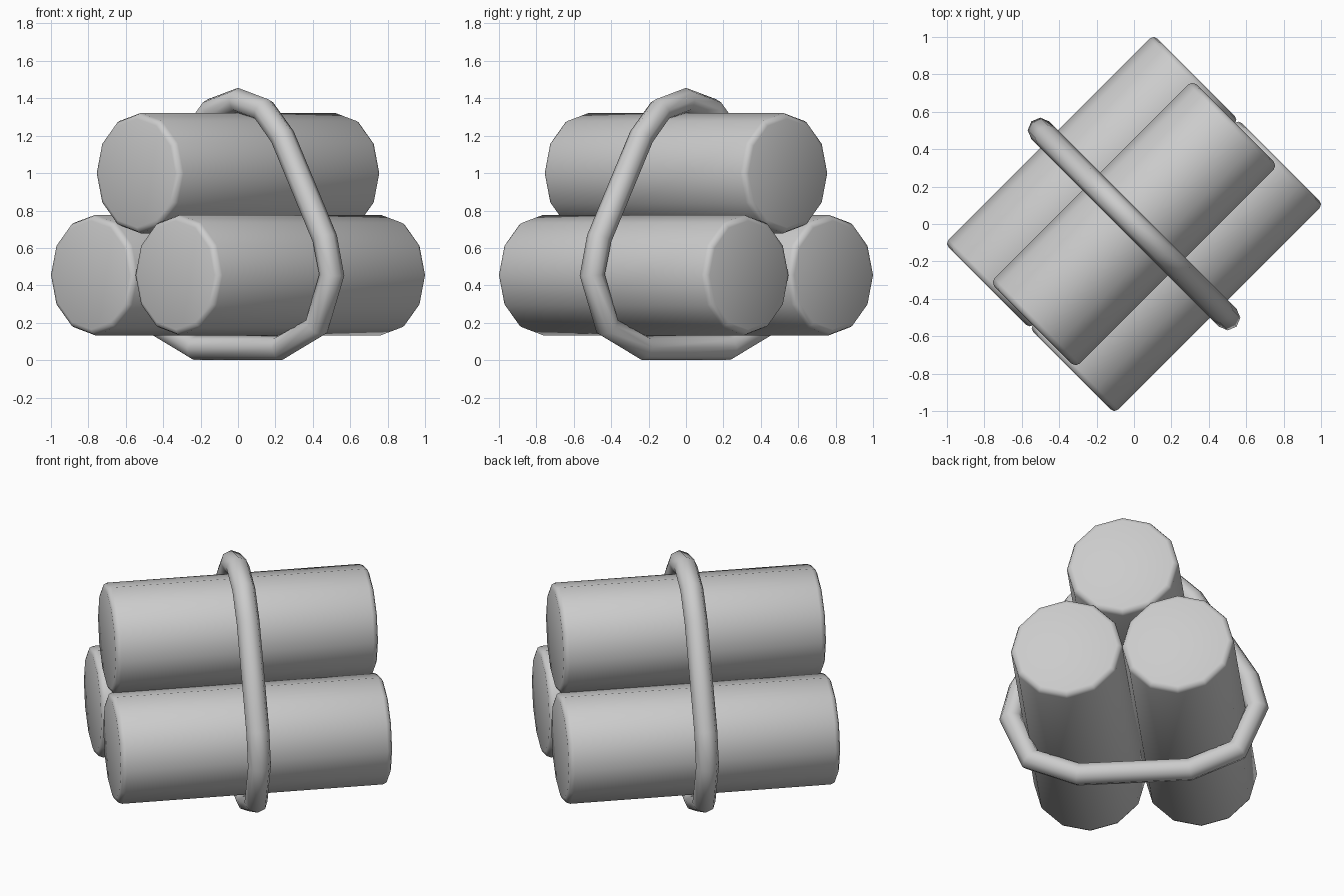
import bpy, bmesh, math
from mathutils import Vector

if "Cube" in bpy.data.objects:
    bpy.data.objects.remove(bpy.data.objects["Cube"])

R = 0.322          # log radius
TUBE = 0.067       # band thickness radius
LOW, HIGH = 0.455, 1.0
U = Vector((1, 1, 0)).normalized()    # along the logs
V = Vector((1, -1, 0)).normalized()   # across the logs
Z = Vector((0, 0, 1))

grey = bpy.data.materials.new("light_grey")
grey.diffuse_color = (0.6, 0.6, 0.6, 1)
grey.use_nodes = True
grey.node_tree.nodes["Principled BSDF"].inputs["Base Color"].default_value = grey.diffuse_color


def finish(name, bm):
    bmesh.ops.recalc_face_normals(bm, faces=bm.faces)
    me = bpy.data.meshes.new(name)
    bm.to_mesh(me)
    bm.free()
    me.materials.append(grey)
    ob = bpy.data.objects.new(name, me)
    bpy.context.collection.objects.link(ob)
    bpy.ops.object.select_all(action='DESELECT')
    ob.select_set(True)
    bpy.context.view_layer.objects.active = ob
    bpy.ops.object.shade_smooth_by_angle(angle=math.radians(50))
    return ob


def log(name, v, z, half):
    # twelve-sided cylinder with softened end rims
    bm = bmesh.new()
    ends = []
    for s in (-1, 1):
        ends.append([bm.verts.new(U * s * half + V * (v + R * math.cos(a)) + Z * (z + R * math.sin(a)))
                     for a in (math.tau * i / 12 for i in range(12))])
    caps = [bm.faces.new(e) for e in ends]
    for i in range(12):
        j = (i + 1) % 12
        bm.faces.new((ends[0][i], ends[0][j], ends[1][j], ends[1][i]))
    rims = list({e for f in caps for e in f.edges})
    bmesh.ops.bevel(bm, geom=rims, offset=0.03, segments=2, profile=0.5, affect='EDGES')
    finish(name, bm)


# Three stacked logs, the top one slightly shorter
log("log_lower_left", -0.32, LOW, 0.79)
log("log_lower_right", 0.32, LOW, 0.79)
log("log_top", 0, HIGH, 0.764)

# Band path: hugs the three logs at a tube's radius away
D = R + TUBE


def around(v, z, deg):
    a = math.radians(deg)
    return (v + D * math.cos(a), z + D * math.sin(a))


right = [around(0, HIGH, d) for d in (60, 30)] + [around(0.32, LOW, d) for d in (30, 0, -45, -90)]
path = [around(0, HIGH, 90)] + right + [(-v, z) for v, z in reversed(right)]
pts = [V * v + Z * z for v, z in path]

# Band: eight-sided tube mitred at each path point
bm = bmesh.new()
rings = []
n = len(pts)
for i, p in enumerate(pts):
    d0 = (p - pts[i - 1]).normalized()
    d1 = (pts[(i + 1) % n] - p).normalized()
    out = (d0 - d1).normalized()
    rings.append([bm.verts.new(p + out * TUBE * math.cos(a) + U * TUBE * math.sin(a))
                  for a in (math.tau * k / 8 for k in range(8))])
for i in range(n):
    a, b = rings[i], rings[(i + 1) % n]
    for k in range(8):
        m = (k + 1) % 8
        bm.faces.new((a[k], a[m], b[m], b[k]))
finish("binding_band", bm)
